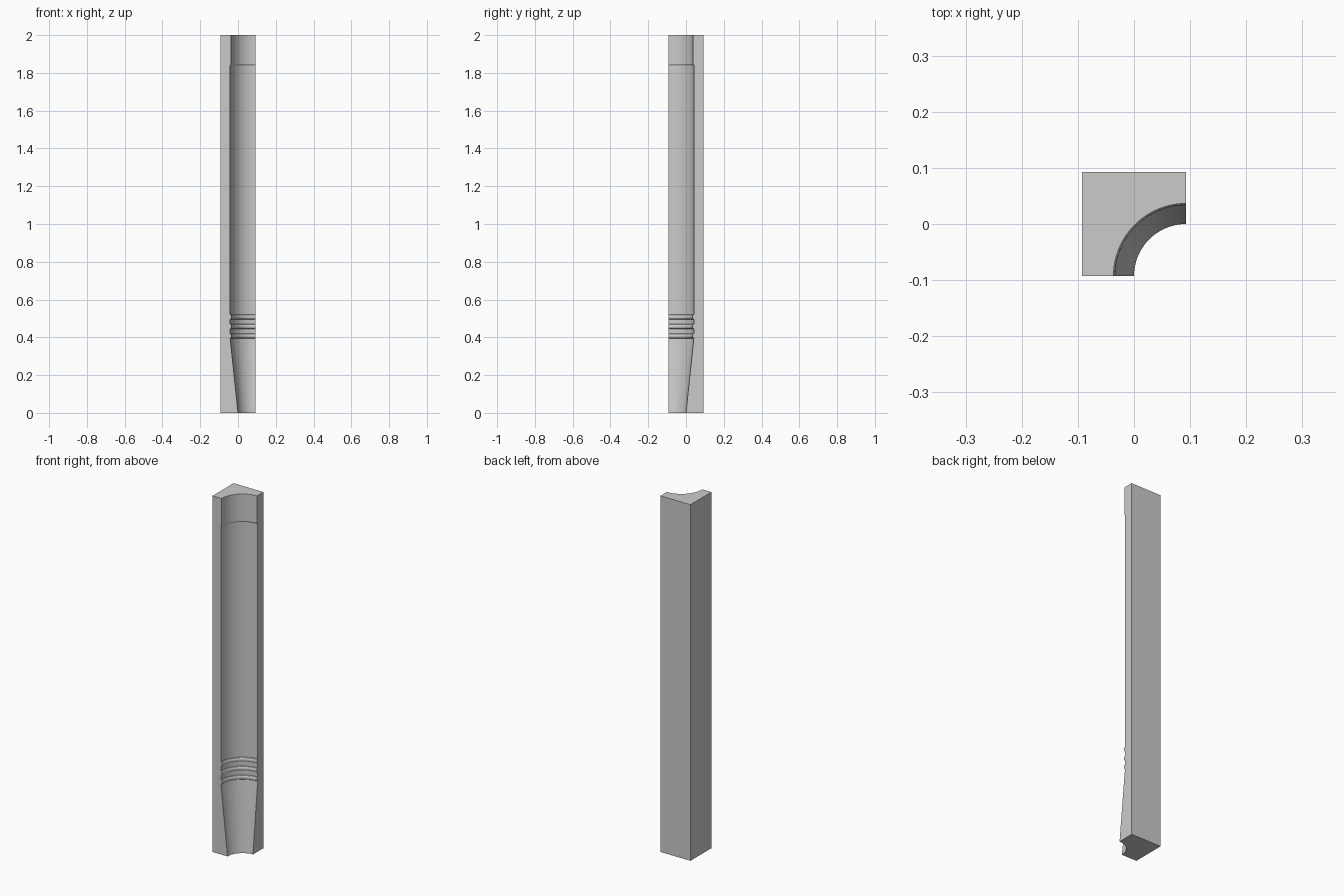
import bpy, bmesh, math

if "Cube" in bpy.data.objects:
    bpy.data.objects.remove(bpy.data.objects["Cube"])

H = 0.093          # half width of the square block
SEG = 32           # segments in the quarter-round channel

# Channel profile: (height, radius), from taper to neck
profile = [(0.0, 0.093), (0.395, 0.1345)]

# Three rounded ribs
for k in range(3):
    z0 = 0.395 + 0.05 * k
    for i in range(1, 7):
        a = math.pi * i / 6
        profile.append((z0 + 0.0125 * (1 - math.cos(a)), 0.1345 - 0.008 * math.sin(a)))
    if k < 2:
        profile.append((z0 + 0.05, 0.1345))

# Long barrel, small step, neck
profile += [(1.84, 0.1345), (1.848, 0.1295), (2.0, 0.1295)]

bm = bmesh.new()


def section(z, r):
    """Square with a quarter circle removed at the front right corner."""
    pts = [(-H, -H), ]
    for i in range(SEG + 1):
        a = math.pi - (math.pi / 2) * i / SEG
        pts.append((H + r * math.cos(a), -H + r * math.sin(a)))
    pts += [(H, H), (-H, H)]
    return [bm.verts.new((x, y, z)) for x, y in pts]


# Loft the sections and cap both ends
rings = [section(z, r) for z, r in profile]
n = len(rings[0])
for lo, hi in zip(rings, rings[1:]):
    for i in range(n):
        j = (i + 1) % n
        bm.faces.new((lo[i], lo[j], hi[j], hi[i]))
bm.faces.new(rings[0][::-1])
bm.faces.new(rings[-1])
# Merge the stacked strips of the two plain outer walls
bmesh.ops.recalc_face_normals(bm, faces=bm.faces)
flat = [e for e in bm.edges if len(e.link_faces) == 2
        and all(f.normal.x < -0.99 or f.normal.y > 0.99 for f in e.link_faces)
        and abs(e.verts[0].co.z - e.verts[1].co.z) < 1e-6
        and all(v.co.x < -H + 1e-5 or v.co.y > H - 1e-5 for v in e.verts)]
bmesh.ops.dissolve_edges(bm, edges=flat, use_verts=False)

mesh = bpy.data.meshes.new("mould_quarter")
bm.to_mesh(mesh)
bm.free()
obj = bpy.data.objects.new("mould_quarter", mesh)
bpy.context.collection.objects.link(obj)
bpy.context.view_layer.objects.active = obj
obj.select_set(True)
bpy.ops.object.shade_smooth_by_angle(angle=math.radians(25))
